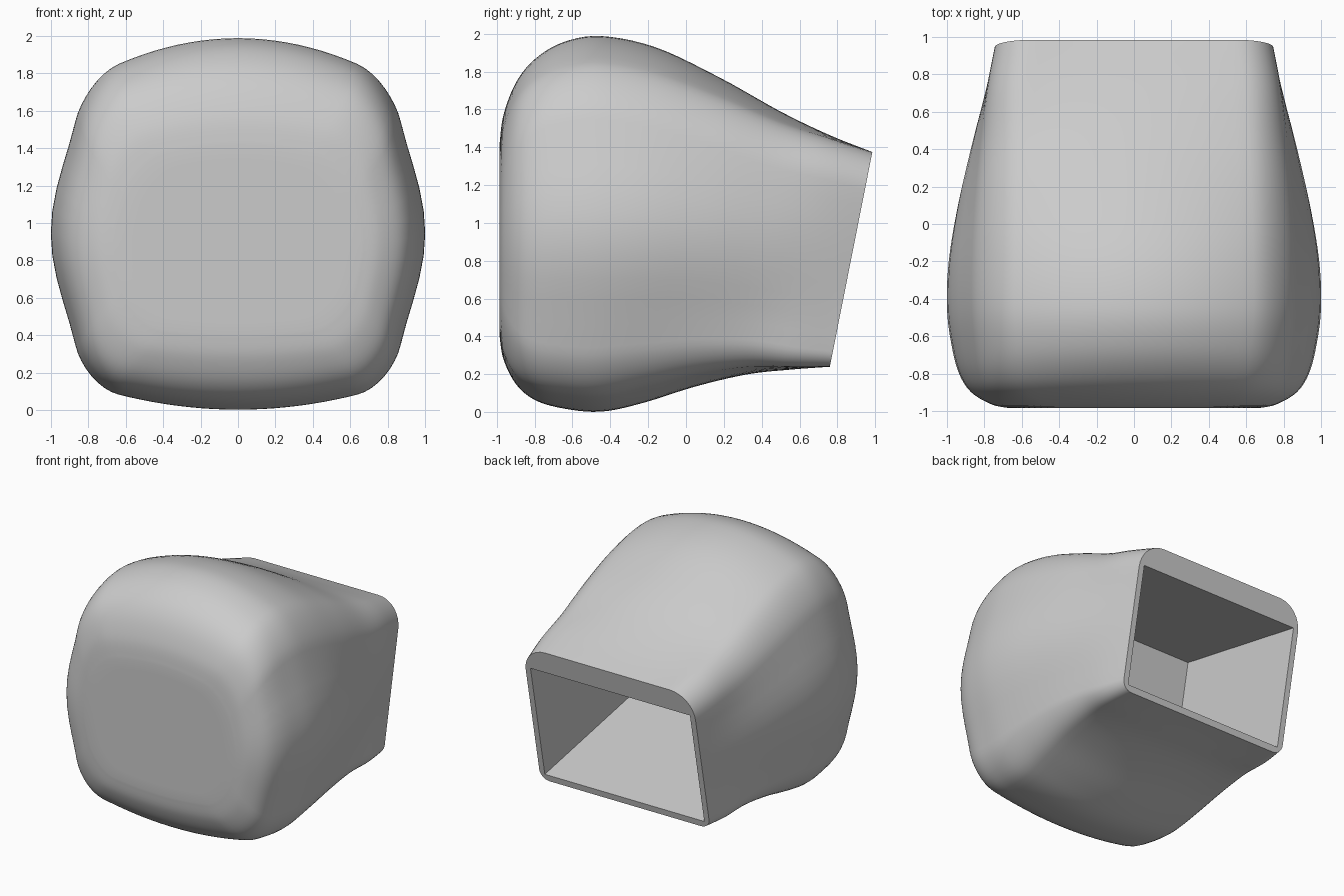
import bpy
import bmesh
import math
from mathutils import Vector

cube = bpy.data.objects.get("Cube")
if cube:
    bpy.data.objects.remove(cube, do_unlink=True)

SLANT = 0.198        # lean of the rear rim, y per z
RIM_Z = 0.8075       # height of the rim centre
ARC, EDGE, STEPS = 8, 10, 5

# Stations along the body: y, top, bottom, half width, bulge
STATIONS = [Vector(row) for row in (
    (-.985, 1.42, .40, .66, .45),
    (-.965, 1.57, .28, .76, .5),
    (-.9, 1.74, .15, .87, .65),
    (-.8, 1.865, .065, .935, .8),
    (-.65, 1.955, .02, .975, .93),
    (-.45, 1.988, .003, 1, 1),
    (-.2, 1.93, .05, .99, .95),
    (.1, 1.77, .135, .94, .7),
    (.4, 1.59, .2, .87, .4),
    (.65, 1.465, .225, .805, .13),
    (.8725, 1.375, .24, .745, 0),
)]


def spline(rows):
    """Smoothly interpolate the stations."""
    padded = [rows[0]] + rows + [rows[-1]]
    for a, b, c, d in zip(padded, padded[1:], padded[2:], padded[3:]):
        for step in range(STEPS):
            t = step / STEPS
            yield (b * 2 + (c - a) * t + (a * 2 - b * 5 + c * 4 - d) * t ** 2
                   + (b * 3 - a - c * 3 + d) * t ** 3) / 2
    yield rows[-1]


def arc(cx, cz, radius, start):
    """Quarter circle running clockwise from the start angle."""
    angles = [start - math.pi / 2 * i / ARC for i in range(ARC + 1)]
    return [(cx + radius * math.cos(a), cz + radius * math.sin(a)) for a in angles]


def between(p, q):
    """Points strictly between two ends of a straight edge."""
    return [tuple(Vector(p).lerp(Vector(q), i / EDGE)) for i in range(1, EDGE)]


def section(station):
    """Rounded rectangle with swollen sides, roof and floor, leaning to the rear."""
    y, top, bottom, width, bulge = station
    swell, roof, floor = .16 * bulge, .24 * bulge, .14 * bulge
    half, z_top, z_bot = width - swell, top - roof, bottom + floor
    t = min(max((y + .4) / 1.2725, 0), 1)
    r_top, r_bot = .2, .2 - .12 * t
    upper = arc(half - r_top, z_top - r_top, r_top, math.pi / 2)
    lower = arc(half - r_bot, z_bot + r_bot, r_bot, 0)
    centre_top, centre_bot = (0, z_top), (0, z_bot)
    profile = ([centre_top] + between(centre_top, upper[0]) + upper
               + between(upper[-1], lower[0]) + lower
               + between(lower[-1], centre_bot) + [centre_bot])
    mid, reach = (z_top + z_bot) / 2, (top - bottom) * .42
    points = []
    for x, z in profile:
        side = x / half
        level = (z - mid) / (z_top - mid)
        bump = (1 + math.cos(math.pi * min(abs(z - mid) / reach, 1))) / 2
        new_z = z + (roof if level > 0 else floor) * level * (1 - side * side)
        lean = SLANT * t * (new_z - RIM_Z)
        points.append(Vector((x + side * swell * bump, y + lean, new_z)))
    mirrored = [Vector((-p.x, p.y, p.z)) for p in points[-2:0:-1]]
    return points + mirrored


# Outer skin, with an inset ring to keep the front face flat
rings = [section(s) for s in spline(STATIONS)]
front_centre = Vector((0, rings[0][0].y, .91))
rings.insert(0, [front_centre.lerp(p, .85) for p in rings[0]])

# Rectangular opening in the slanted rim, pushed straight in
rim = STATIONS[-1].copy()
opening = []
for p in rings[-1]:
    x = min(max(p.x, -.7), .7)
    z = min(max(p.z, .29), 1.2)
    opening.append(Vector((x, rim[0] + SLANT * (z - RIM_Z), z)))
inward = Vector((0, -1, SLANT)) * 1.18
rings += [opening, [p + inward for p in opening]]

# Loft all rings into one closed shell
bm = bmesh.new()
loops = [[bm.verts.new(p) for p in ring] for ring in rings]
count = len(loops[0])
for a, b in zip(loops, loops[1:]):
    for i in range(count):
        j = (i + 1) % count
        bm.faces.new((a[i], a[j], b[j], b[i]))
bm.faces.new(loops[0])
bm.faces.new(loops[-1])
bmesh.ops.remove_doubles(bm, verts=bm.verts, dist=.0001)
bmesh.ops.recalc_face_normals(bm, faces=bm.faces)
mesh = bpy.data.meshes.new("hollow_shell")
bm.to_mesh(mesh)
bm.free()

grey = bpy.data.materials.new("light_grey")
grey.use_nodes = True
colour = (.6, .6, .6, 1)
grey.diffuse_color = colour
grey.node_tree.nodes["Principled BSDF"].inputs["Base Color"].default_value = colour
mesh.materials.append(grey)

shell = bpy.data.objects.new("hollow_shell", mesh)
bpy.context.collection.objects.link(shell)
bpy.ops.object.select_all(action='DESELECT')
shell.select_set(True)
bpy.context.view_layer.objects.active = shell
bpy.ops.object.shade_smooth_by_angle(angle=math.radians(35))
